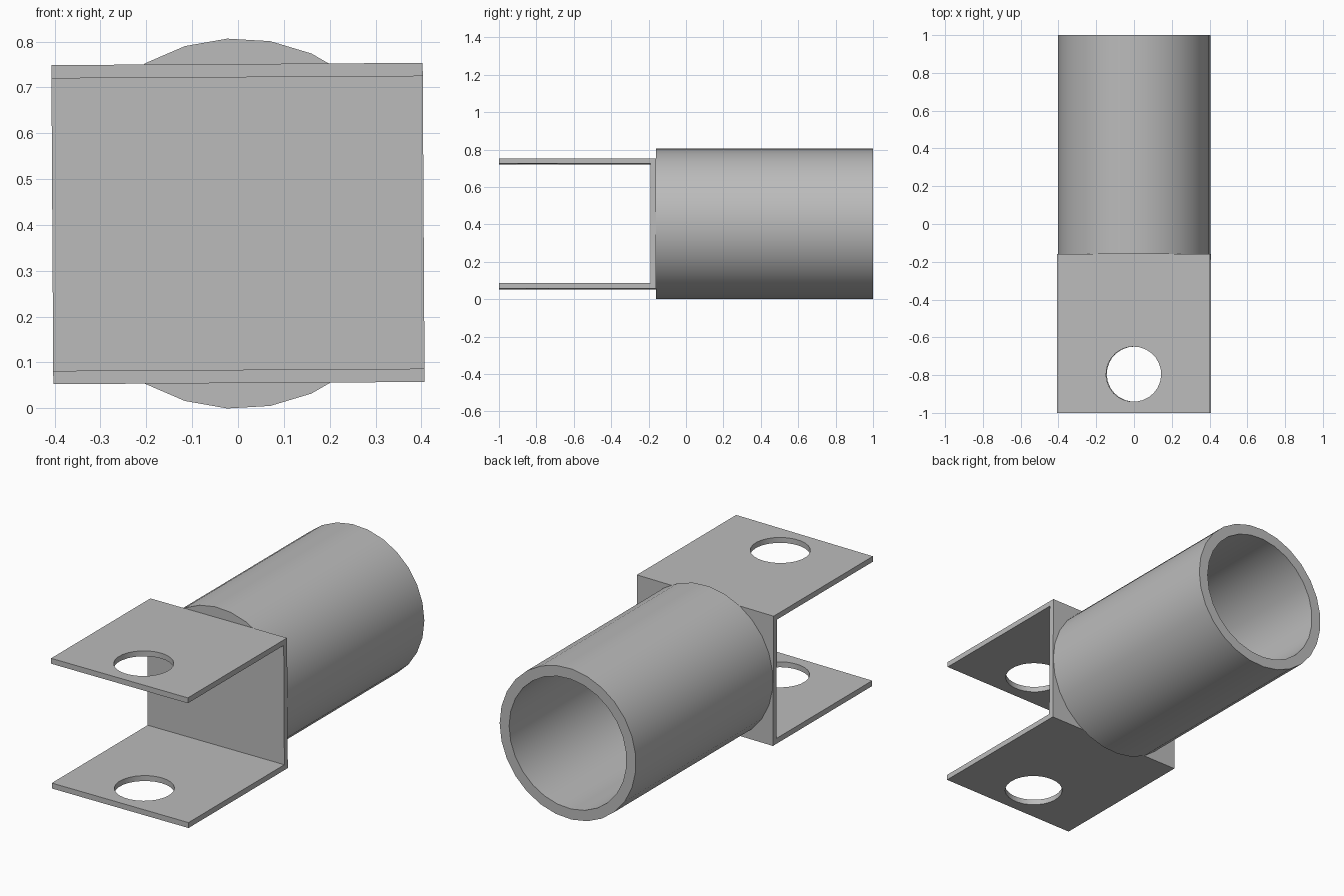
import bpy
import bmesh
import math
from mathutils import Matrix

if "Cube" in bpy.data.objects:
    bpy.data.objects.remove(bpy.data.objects["Cube"])

AXIS_Z = 0.403      # height of the tube axis
JOINT_Y = -0.16     # where the tube meets the bracket
SIDES = 27

steel = bpy.data.materials.new("grey_steel")
steel.use_nodes = True
grey = (0.5, 0.5, 0.5, 1)
steel.diffuse_color = grey
steel.node_tree.nodes["Principled BSDF"].inputs["Base Color"].default_value = grey


def make_object(name, bm):
    bmesh.ops.recalc_face_normals(bm, faces=bm.faces)
    mesh = bpy.data.meshes.new(name)
    bm.to_mesh(mesh)
    bm.free()
    mesh.materials.append(steel)
    obj = bpy.data.objects.new(name, mesh)
    bpy.context.collection.objects.link(obj)
    return obj


def select_only(obj):
    bpy.ops.object.select_all(action='DESELECT')
    obj.select_set(True)
    bpy.context.view_layer.objects.active = obj


# Hollow tube: a rectangular wall section swept around the y axis
bm = bmesh.new()
section = [(0.404, JOINT_Y), (0.404, 1.0), (0.348, 1.0), (0.348, JOINT_Y)]
rings = []
for i in range(SIDES):
    a = math.tau * i / SIDES
    rings.append([bm.verts.new((r * math.cos(a), y, r * math.sin(a)))
                  for r, y in section])
for i, ring in enumerate(rings):
    after = rings[(i + 1) % SIDES]
    for j in range(4):
        k = (j + 1) % 4
        bm.faces.new((ring[j], ring[k], after[k], after[j]))
tube = make_object("tube", bm)
tube.location.z = AXIS_Z
select_only(tube)
bpy.ops.object.shade_smooth_by_angle(angle=math.radians(30))

# U-shaped bracket: side profile extruded across the width
half_width, half_height, wall = 0.405, 0.348, 0.029
inner = half_height - wall
profile = [(-1, half_height), (JOINT_Y, half_height), (JOINT_Y, -half_height),
           (-1, -half_height), (-1, -inner), (JOINT_Y - wall, -inner),
           (JOINT_Y - wall, inner), (-1, inner)]
bm = bmesh.new()
face = bm.faces.new([bm.verts.new((-half_width, y, z)) for y, z in profile])
extruded = bmesh.ops.extrude_face_region(bm, geom=[face])["geom"]
bmesh.ops.translate(bm, vec=(2 * half_width, 0, 0),
                    verts=[v for v in extruded if isinstance(v, bmesh.types.BMVert)])
bracket = make_object("bracket", bm)

# Bolt holes through both plates
bm = bmesh.new()
bmesh.ops.create_cone(bm, cap_ends=True, segments=SIDES, radius1=0.146,
                      radius2=0.146, depth=2,
                      matrix=Matrix.Translation((0, -0.795, 0)))
cutter = make_object("hole_cutter", bm)
cutter.hide_render = True
cut = bracket.modifiers.new("bolt_holes", 'BOOLEAN')
cut.operation = 'DIFFERENCE'
cut.solver = 'EXACT'
cut.object = cutter
select_only(bracket)
bpy.ops.object.modifier_apply(modifier=cut.name)
bpy.data.objects.remove(cutter)
bpy.ops.object.shade_smooth_by_angle(angle=math.radians(30))

# The bracket sits very slightly twisted on the tube
bracket.location.z = AXIS_Z
bracket.rotation_euler.y = -0.006
